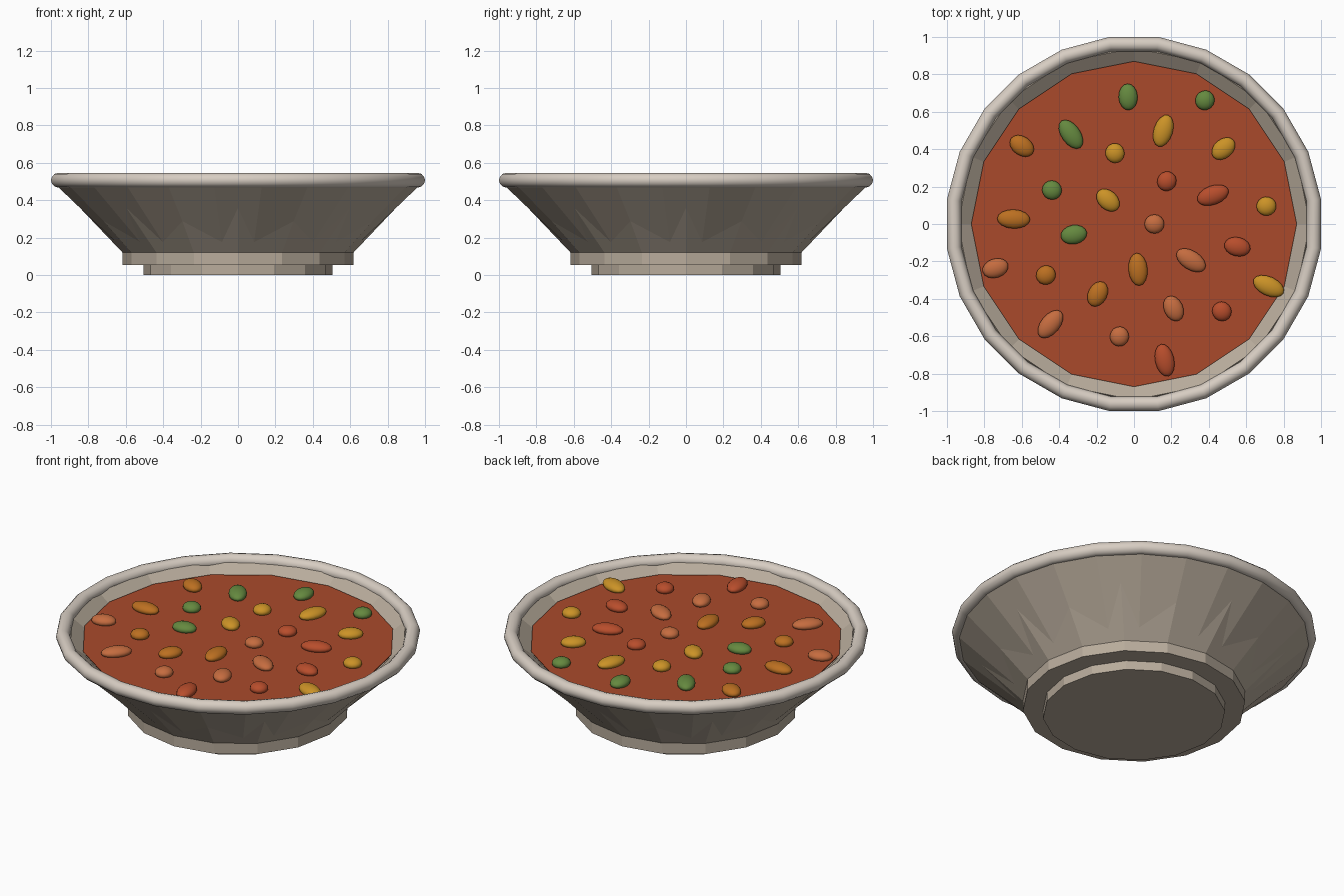
import bpy, bmesh
from math import sin, cos, pi, sqrt, radians

if "Cube" in bpy.data.objects:
    bpy.data.objects.remove(bpy.data.objects["Cube"])


def material(name, rgb):
    m = bpy.data.materials.new(name)
    m.diffuse_color = (*rgb, 1)
    m.use_nodes = True
    m.node_tree.nodes["Principled BSDF"].inputs["Base Color"].default_value = m.diffuse_color
    return m


def finish(name, bm, mat, smooth=False):
    me = bpy.data.meshes.new(name)
    bm.to_mesh(me)
    bm.free()
    ob = bpy.data.objects.new(name, me)
    bpy.context.collection.objects.link(ob)
    me.materials.append(mat)
    for p in me.polygons:
        p.use_smooth = smooth
    return ob


def lathe(name, profile, sides, mat, offset=0.0, closed=False, caps=False, smooth=False):
    """Turn an (r, z) profile around z with a given number of sides."""
    bm = bmesh.new()
    rings = []
    for r, z in profile:
        rings.append([bm.verts.new((r * cos(offset + 2 * pi * k / sides),
                                    r * sin(offset + 2 * pi * k / sides), z))
                      for k in range(sides)])
    pairs = list(zip(rings, rings[1:]))
    if closed:
        pairs.append((rings[-1], rings[0]))
    for a, b in pairs:
        for k in range(sides):
            n = (k + 1) % sides
            bm.faces.new((a[k], a[n], b[n], b[k]))
    if caps:
        bm.faces.new(rings[0][::-1])
        bm.faces.new(rings[-1])
    bmesh.ops.recalc_face_normals(bm, faces=bm.faces)
    return finish(name, bm, mat, smooth)


clay = material("clay", (0.48, 0.41, 0.33))
rim_clay = material("rim_clay", (0.68, 0.61, 0.54))
soup_red = material("soup_red", (0.40, 0.068, 0.024))
bean_mats = [material("bean_" + n, c) for n, c in (
    ("salmon", (0.56, 0.15, 0.05)), ("yellow", (0.60, 0.29, 0.02)),
    ("amber", (0.50, 0.16, 0.015)), ("red", (0.48, 0.075, 0.025)),
    ("green", (0.13, 0.25, 0.05)))]

# Foot: small base disc with a wider ring above
lathe("foot_base", [(0.505, 0), (0.505, 0.07)], 16, clay, caps=True)
lathe("foot_ring", [(0.617, 0.055), (0.617, 0.13)], 16, clay, caps=True)

# Bowl: 16-sided shell whose lower ridges show through the 24-sided outer wall
lathe("bowl_shell", [(0.617, 0.12), (0.96, 0.48), (0.94, 0.51), (0.87, 0.455), (0.57, 0.16)],
      16, clay, caps=True)
lathe("bowl_outer_wall", [(0.605, 0.125), (0.985, 0.485)], 24, clay, offset=radians(7.5))

# Rolled rim: its flat sides reach exactly x = +-1
tube = 0.039
rim_r = 1 / cos(radians(7.5)) - tube
lathe("rim", [(rim_r + tube * cos(2 * pi * k / 12), 0.507 + tube * sin(2 * pi * k / 12))
              for k in range(12)], 24, rim_clay, offset=radians(7.5), closed=True, smooth=True)

# Soup surface
lathe("soup", [(0.85, 0.44), (0.87, 0.468)], 16, soup_red, caps=True)

# Beans: sunflower spiral, long axis pointing outwards, three lengths, five colours
for i in range(27):
    a = i * pi * (3 - sqrt(5))
    r = 0.154 * sqrt(i + 0.5)
    bm = bmesh.new()
    bmesh.ops.create_uvsphere(bm, u_segments=16, v_segments=10, radius=1)
    ob = finish(f"bean_{i + 1}", bm, bean_mats[i % 5], smooth=True)
    ob.scale = ((0.053, 0.071, 0.088)[i % 3], 0.051, 0.032)
    ob.rotation_euler.z = a
    ob.location = (r * cos(a), r * sin(a), 0.481)
